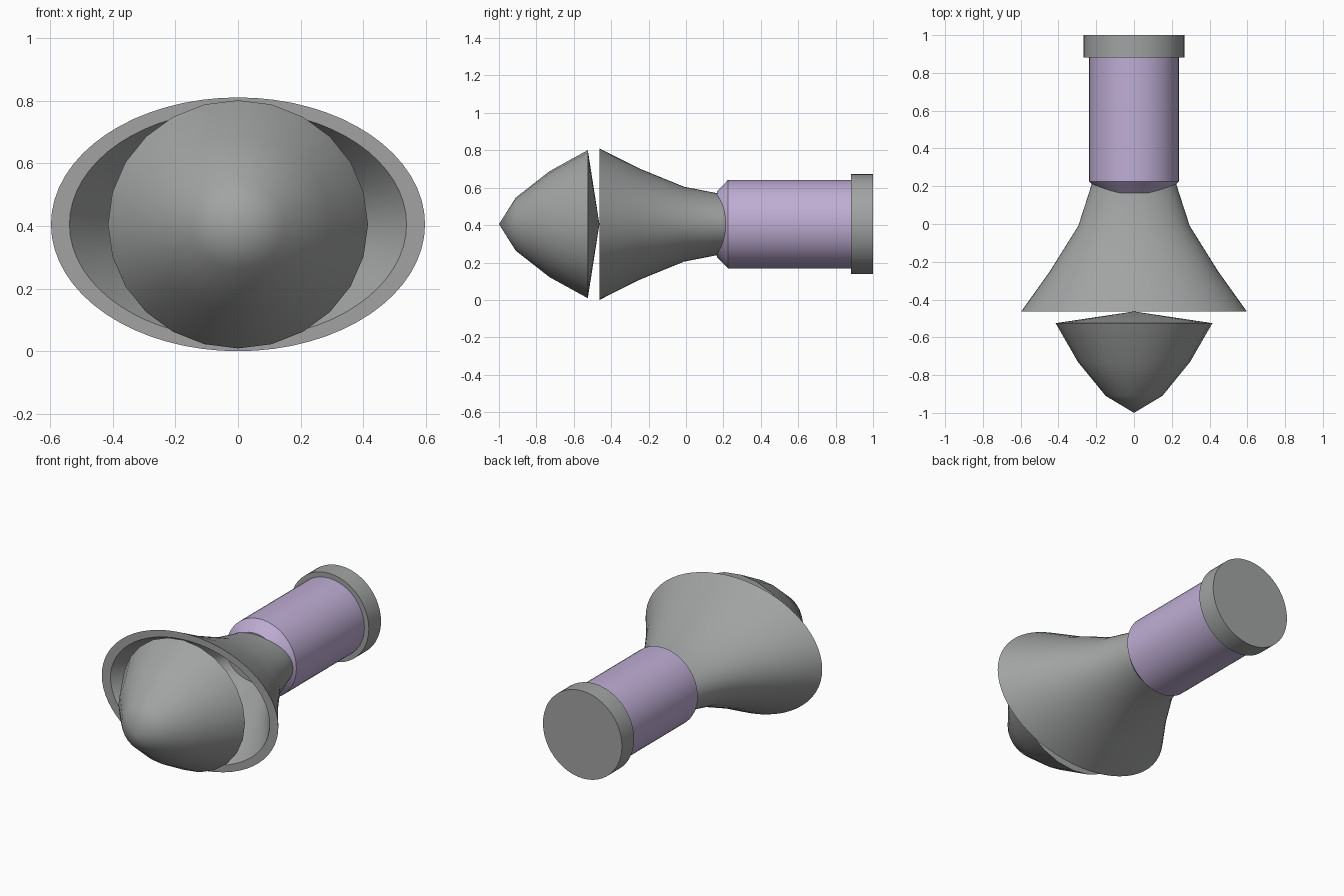
import bpy, bmesh
from math import sin, cos, pi, radians

AXIS_Z = 0.405

cube = bpy.data.objects.get("Cube")
if cube:
    bpy.data.objects.remove(cube, do_unlink=True)


def material(name, rgb):
    m = bpy.data.materials.new(name)
    m.use_nodes = True
    m.diffuse_color = (*rgb, 1)
    m.node_tree.nodes["Principled BSDF"].inputs["Base Color"].default_value = (*rgb, 1)
    return m


grey = material("metal grey", (0.36, 0.365, 0.365))
lilac = material("lilac", (0.52, 0.42, 0.66))


def loft(name, profile, sides, mat):
    """Elliptical rings (y, half width, half height) along y; zero radius makes a tip."""
    bm = bmesh.new()
    rings = []
    for y, rx, rz in profile:
        count = sides if rx else 1
        rings.append([bm.verts.new((rx * sin(2 * pi * i / sides), y,
                                    AXIS_Z + rz * cos(2 * pi * i / sides)))
                      for i in range(count)])
    for a, b in zip(rings, rings[1:]):
        for i in range(sides):
            j = (i + 1) % sides
            quad = [a[i % len(a)], a[j % len(a)], b[j % len(b)], b[i % len(b)]]
            bm.faces.new(list(dict.fromkeys(quad)))
    for end in (rings[0], rings[-1]):
        if len(end) > 1:
            bm.faces.new(end)
    bmesh.ops.recalc_face_normals(bm, faces=bm.faces)
    mesh = bpy.data.meshes.new(name)
    bm.to_mesh(mesh)
    bm.free()
    mesh.materials.append(mat)
    obj = bpy.data.objects.new(name, mesh)
    bpy.context.collection.objects.link(obj)
    bpy.ops.object.select_all(action='DESELECT')
    obj.select_set(True)
    bpy.context.view_layer.objects.active = obj
    bpy.ops.object.shade_smooth_by_angle(angle=radians(30))
    return obj


# Pointed plug floating in front of the bell, with a shallow conical back
loft("nose_plug", [(-1.0, 0, 0), (-0.91, 0.15, 0.142), (-0.73, 0.297, 0.283),
                   (-0.525, 0.415, 0.396), (-0.463, 0, 0)], 24, grey)

# Oval flared bell: outer wall from the neck to the rim, then the inner wall back
outer = [(0.23, 0.218, 0.16), (0.16, 0.24, 0.167), (-0.01, 0.295, 0.2),
         (-0.25, 0.445, 0.298), (-0.463, 0.597, 0.405)]
inner = [(y, rx - 0.059, rz - 0.04) for y, rx, rz in reversed(outer[1:])]
loft("flared_bell", outer + inner, 64, grey)

# Round tube with a chamfered front end
loft("tube", [(0.165, 0.175, 0.175), (0.225, 0.237, 0.237), (0.9, 0.237, 0.237)], 48, lilac)

# End flange
loft("end_flange", [(0.882, 0.267, 0.267), (1.0, 0.267, 0.267)], 48, grey)
